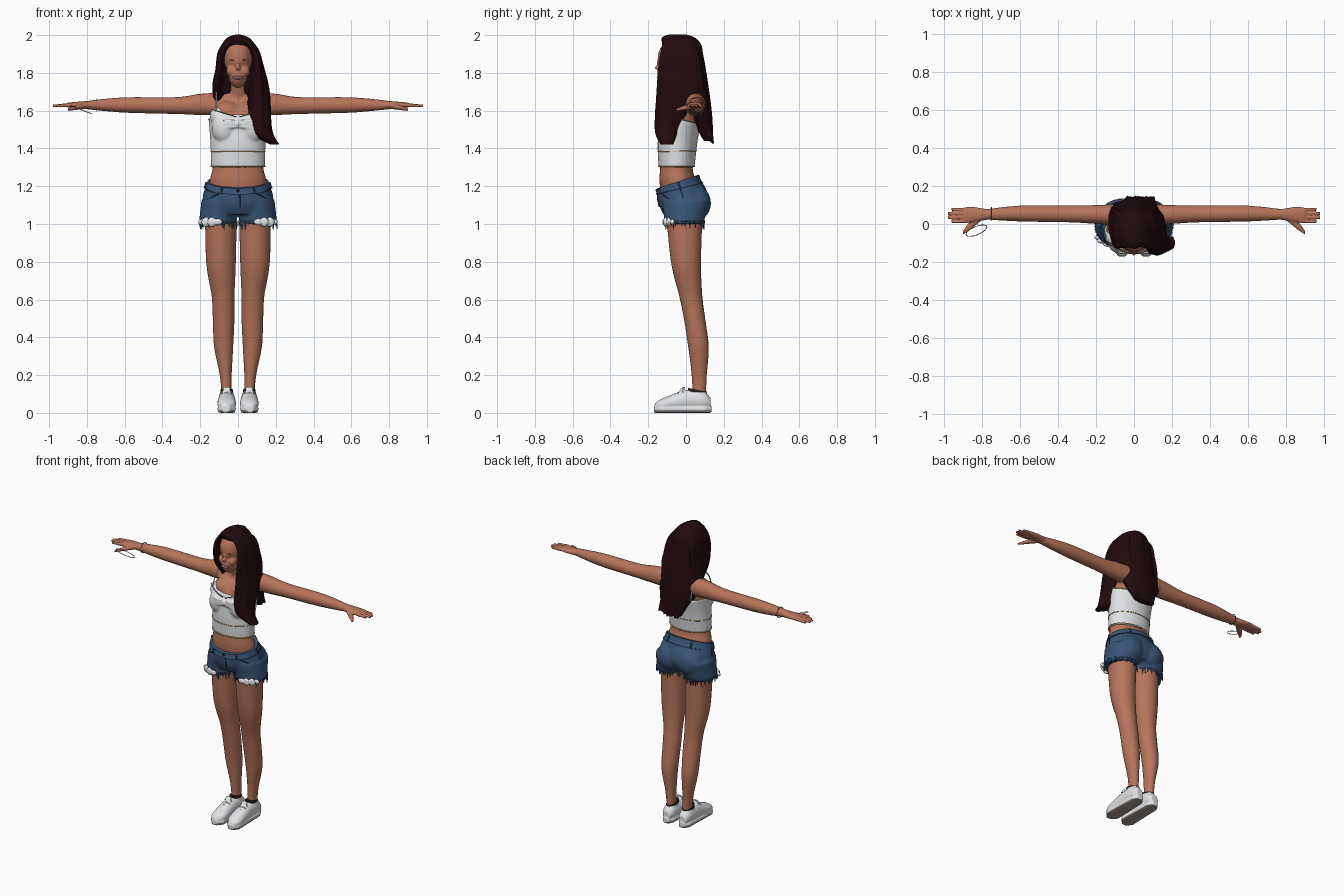
import bpy, bmesh, math, random
from mathutils import Matrix, Vector

random.seed(4)
if "Cube" in bpy.data.objects:
    bpy.data.objects.remove(bpy.data.objects["Cube"])


def material(name, red, green, blue):
    mat = bpy.data.materials.new(name)
    mat.use_nodes = True
    mat.diffuse_color = (red, green, blue, 1)
    shader = mat.node_tree.nodes["Principled BSDF"]
    shader.inputs["Base Color"].default_value = (red, green, blue, 1)
    shader.inputs["Roughness"].default_value = .8
    return mat


SKIN = material("skin", .47, .175, .105)
HAIR = material("dark brown hair", .015, .003, .004)
DENIM = material("denim", .04, .09, .18)
SEAM = material("dark denim", .02, .045, .09)
WHITE = material("white cloth", .75, .76, .78)
TREAD = material("tread brown grey", .4, .33, .28)
TRIM = material("yellow trim", .6, .4, .12)
LIP = material("lips", .38, .11, .08)
DARK = material("dark lining", .02, .012, .012)
SIDES = {"left": 1, "right": -1}


def refine(rows, steps):
    """Smoothly fill in rings between (x, y, z, radius, radius, tilt) rows."""
    rows = [Vector((*row, 0)[:6]) for row in rows]
    filled = []
    for i in range(len(rows) - 1):
        start, end = rows[i], rows[i + 1]
        leave = (end - rows[max(i - 1, 0)]) / 2
        arrive = (rows[min(i + 2, len(rows) - 1)] - start) / 2
        for step in range(steps):
            f = step / steps
            g = 1 - f
            filled.append(start + (end - start) * (f * f * (3 - 2 * f))
                          + leave * (f * g * g) - arrive * (f * f * g))
    return filled + [rows[-1]]


def loft(bm, rows, axis="z", sides=28, ridge=0, mirror=1, power=1, steps=8):
    """Skin elliptical rings along an axis and cap both ends."""
    rings = []
    for x, y, z, wide, deep, tilt in refine(rows, steps):
        ring = []
        for i in range(sides):
            angle = math.tau * i / sides
            wave = 1 + ridge * math.cos(9 * angle)
            c, d = math.cos(angle), math.sin(angle)
            u = wide * wave * math.copysign(abs(c) ** power, c)
            v = deep * wave * math.copysign(abs(d) ** power, d)
            shift = {"z": (u, v, tilt * v), "x": (0, u, v), "y": (u, 0, v)}[axis]
            ring.append(bm.verts.new((mirror * (x + shift[0]), y + shift[1], z + shift[2])))
        rings.append(ring)
    for low, high in zip(rings, rings[1:]):
        for i in range(sides):
            j = (i + 1) % sides
            bm.faces.new((low[i], low[j], high[j], high[i]))
    bm.faces.new(rings[0])
    bm.faces.new(rings[-1])


def ball(bm, x, y, z, *radii):
    place = Matrix.Translation((x, y, z)) @ Matrix.Diagonal((*radii, 1))
    bmesh.ops.create_uvsphere(bm, u_segments=20, v_segments=12, radius=1, matrix=place)


def add_object(name, data, mat):
    data.materials.append(mat)
    ob = bpy.data.objects.new(name, data)
    bpy.context.collection.objects.link(ob)
    return ob


def finish(name, bm, mat, voxel=0, smooth=3):
    """Make the object; a voxel size melts its overlapping pieces together."""
    bmesh.ops.recalc_face_normals(bm, faces=bm.faces)
    mesh = bpy.data.meshes.new(name)
    bm.to_mesh(mesh)
    bm.free()
    for face in mesh.polygons:
        face.use_smooth = len(face.vertices) < 5
    ob = add_object(name, mesh, mat)
    if voxel:
        blend = ob.modifiers.new("blend", "REMESH")
        blend.mode, blend.voxel_size, blend.use_smooth_shade = "VOXEL", voxel, True
        ob.modifiers.new("soften", "SMOOTH").iterations = smooth


def tube(name, points, radius, mat, loop=False):
    curve = bpy.data.curves.new(name, "CURVE")
    curve.dimensions, curve.bevel_depth, curve.bevel_resolution = "3D", radius, 1
    spline = curve.splines.new("POLY")
    spline.points.add(len(points) - 1)
    for target, point in zip(spline.points, points):
        target.co = (*point, 1)
    spline.use_cyclic_u = loop
    add_object(name, curve, mat)


def surface(rows, height, degrees, lift=.002):
    """Point on a lofted surface at a height and an angle."""
    x, y, z, wide, deep, tilt = min(refine(rows, 16), key=lambda row: abs(row[2] - height))
    c, d = math.cos(math.radians(degrees)), math.sin(math.radians(degrees))
    return Vector((x + (wide + lift) * c, y + (deep + lift) * d, z + tilt * deep * d))


def hoop(name, rows, height, lift, radius, mat):
    tube(name, [surface(rows, height, a, lift) for a in range(0, 360, 9)], radius, mat, True)


# Body: torso, neck, arms and legs blended together
bm = bmesh.new()
loft(bm, [(0, -.03, 1.15, .15, .1), (0, -.045, 1.23, .15, .096), (0, -.05, 1.32, .134, .086),
          (0, -.03, 1.54, .147, .1), (0, .02, 1.65, .13, .07), (0, .02, 1.72, .05, .045)])
loft(bm, [(0, .01, 1.66, .05, .05), (0, -.035, 1.8, .042, .045)])
for s in SIDES.values():
    ball(bm, s * .06, -.045, 1.58, .08, .07, .07)
    loft(bm, [(.1, .05, 1.635, .055, .06), (.2, .05, 1.633, .05, .057), (.33, .053, 1.627, .045, .045),
              (.6, .055, 1.63, .042, .041), (.8, .05, 1.63, .026, .023)], "x", mirror=s)
    loft(bm, [(.09, -.01, 1.1, .085, .1), (.09, 0, .8, .079, .08), (.079, .025, .62, .061, .062),
              (.076, .045, .5, .058, .057), (.076, .066, .35, .051, .055), (.065, .07, .2, .032, .041),
              (.06, .07, .08, .026, .036)], mirror=s)
finish("body", bm, SKIN, .008, 5)

# Hands with four fingers and a thumb
for side, s in SIDES.items():
    bm = bmesh.new()
    loft(bm, [(.77, .05, 1.63, .027, .024), (.85, .05, 1.63, .04, .017), (.9, .045, 1.63, .041, .013)],
         "x", mirror=s)
    for finger in range(4):
        spread = .03 - .02 * finger
        tip = .983 - .01 * (finger - 1.5) ** 2
        loft(bm, [(.88, .045 + spread, 1.63, .011, .012), (tip, .045 + 1.1 * spread, 1.625, .008, .007)],
             "x", 12, mirror=s)
    loft(bm, [(.81, .035, 1.625, .022, .016), (.86, -.005, 1.615, .024, .012), (.9, -.045, 1.605, .011, .007)],
         "x", 12, mirror=s)
    finish(side + "_hand", bm, SKIN, .004, 2)

# Head and face
bm, lips, teeth = bmesh.new(), bmesh.new(), bmesh.new()
ball(bm, 0, -.05, 1.88, .077, .1, .1)
ball(bm, 0, -.09, 1.79, .051, .06, .07)
ball(bm, 0, -.15, 1.827, .014, .016, .012)
ball(bm, 0, -.143, 1.85, .009, .012, .03)
ball(lips, 0, -.141, 1.775, .029, .012, .01)
ball(teeth, 0, -.145, 1.777, .022, .0105, .005)
for s in SIDES.values():
    ball(bm, s * .035, -.11, 1.81, .028, .032, .032)
    ball(lips, s * .03, -.138, 1.868, .012, .005, .003)
finish("head", bm, SKIN, .005, 5)
finish("lips_and_eyelids", lips, LIP)
finish("teeth", teeth, WHITE)

# Hair: crown falling down the back, a front lock, a tucked lock and ragged tips
bm = bmesh.new()
loft(bm, [(0, -.045, 2.003, .015, .05), (0, -.04, 1.985, .06, .09), (0, -.02, 1.95, .086, .1),
          (0, .002, 1.9, .104, .088), (.01, .02, 1.8, .12, .088), (.015, .07, 1.6, .128, .066),
          (.025, .12, 1.44, .075, .025)], sides=72, ridge=.015)
loft(bm, [(.04, -.05, 1.975, .03, .075), (.085, -.035, 1.92, .026, .098), (.105, -.035, 1.84, .03, .112),
          (.11, -.035, 1.7, .057, .12), (.12, -.1, 1.5, .06, .065), (.195, -.1, 1.42, .025, .035)],
     sides=72, ridge=.03)
loft(bm, [(-.04, -.05, 1.975, .03, .075), (-.084, -.03, 1.91, .024, .1), (-.097, -.02, 1.82, .023, .105),
          (-.108, .01, 1.72, .028, .08), (-.085, .09, 1.55, .03, .03)], sides=72, ridge=.03)
for i in range(8):
    x = -.045 + i * .02
    loft(bm, [(x, .1, 1.52, .02, .03), (x + .01, .145, 1.42 + random.random() * .03, .005, .006)], sides=10)
finish("hair", bm, HAIR, .006)

# Crop top with gathered bust, straps and yellow stitching
top = [(0, -.05, 1.3, .143, .095), (0, -.045, 1.43, .146, .105), (0, -.03, 1.555, .156, .107, -.25)]
bm = bmesh.new()
loft(bm, top, sides=40)
ball(bm, 0, -.148, 1.53, .013, .016, .022)
for s in SIDES.values():
    ball(bm, s * .07, -.092, 1.505, .07, .065, .085)
    ball(bm, s * .105, -.07, 1.57, .045, .05, .05)
    for fold in (-1, 0, 1):
        ball(bm, s * .045, -.152, 1.53 + fold * .018, .04, .008, .006)
    arc = [math.pi * i / 16 for i in range(17)]
    tube("shoulder_strap", [(s * .115, -.11 * math.cos(a), 1.56 + .15 * math.sin(a)) for a in arc], .004, WHITE)
    # Stitching along the upper edge of each cup
    tube("neckline_stitch", [(s * (.01 + .13 * i / 8), -.152 + .06 * (i / 8) ** 2, 1.568 + .04 * i / 8)
                             for i in range(9)], .003, TRIM)
finish("crop_top", bm, WHITE, .006, 6)
hoop("hem_stitch", top, 1.303, .001, .003, TRIM)
hoop("waist_stitch", top, 1.39, .0005, .0025, TRIM)
tube("back_neckline_stitch", [surface(top, 1.555, a, -.001) for a in range(0, 181, 9)], .003, TRIM)

# Denim shorts
hips = [(0, -.01, 1.05, .168, .11), (0, -.01, 1.12, .187, .135, .1), (0, -.042, 1.22, .161, .109, .33)]
cuff = [(.095, 0, 1.13, .098, .128), (.108, -.01, 1, .1, .102)]
bm, band = bmesh.new(), bmesh.new()
loft(bm, hips, sides=40)
for s in SIDES.values():
    loft(bm, cuff, mirror=s)
    ball(bm, s * .075, .045, 1.11, .095, .088, .095)
finish("shorts", bm, DENIM, .007, 8)
loft(band, [(0, -.04, 1.195, .17, .119, .33), (0, -.042, 1.225, .162, .111, .33)], sides=40)
finish("waistband", band, DENIM)
hoop("waistband_seam", hips, 1.19, .003, .002, SEAM)
for angle in range(0, 360, 60):
    tube("belt_loop", [surface(hips, height, angle, .007) for height in (1.19, 1.22)], .005, DENIM)
tube("fly_seam", [surface(hips, height, -87) for height in (1.2, 1.15, 1.1)], .003, SEAM)
button = bmesh.new()
ball(button, *surface(hips, 1.21, -90, .006), .008, .004, .008)
finish("waist_button", button, DARK)
for s in SIDES.values():
    corner = [surface(hips, 1.14 + .06 * (1 - i / 6) ** 2, s * (30 + 7 * i) - 90) for i in range(7)]
    tube("front_pocket_seam", corner, .003, SEAM)
    tube("side_seam", [surface(hips, height, 90 - s * 90) for height in (1.2, 1.15, 1.1)], .002, SEAM)

# Frayed hems and pocket linings showing below them
threads, lining = bmesh.new(), bmesh.new()
for s in SIDES.values():
    for angle in range(0, 360, 9):
        x, y, z = surface(cuff, 1.015, angle + random.uniform(-3, 3), -.002)
        sway, drop = random.uniform(-.008, .008), random.uniform(.012, .05)
        loft(threads, [(x, y, z, .007, .006), (x + sway, y, z - drop, .0015, .0015)],
             sides=5, mirror=s, steps=1)
    for angle, size in {-90: .018, -72: .026, -52: .026, -36: .016}.items():
        x, y, z = surface(cuff, 1.012, angle, .001)
        ball(lining, s * x, y, z, .024, .011, size)
finish("frayed_hems", threads, DENIM)
finish("pocket_linings", lining, WHITE, .004)

# Sneakers
for side, s in SIDES.items():
    upper, tread, collar = bmesh.new(), bmesh.new(), bmesh.new()
    loft(upper, [(.065, -.165, .035, .02, .015), (.06, -.12, .045, .048, .033), (.06, 0, .065, .045, .055),
                 (.06, .09, .065, .042, .05), (.06, .13, .05, .025, .03)], "y", mirror=s)
    loft(upper, [(.06, .06, .07, .038, .05), (.06, .06, .11, .036, .05)], mirror=s)
    loft(upper, [(.06, -.04, .085, .022, .016), (.06, -.012, .137, .02, .008)], mirror=s)
    for name, bm, z, thick, inset in (("sole", upper, .02, .016, 0), ("tread", tread, .006, .006, .004)):
        loft(bm, [(.063, inset - .17, z, .02, thick), (.06, -.135, z, .049 - inset, thick),
                  (.06, .1, z, .042 - inset, thick), (.06, .135 - inset, z, .02, thick)],
             "y", mirror=s, power=.6, steps=1)
    finish(side + "_sneaker", upper, WHITE, .005)
    finish(side + "_tread", tread, TREAD)
    loft(collar, [(.06, .06, .1, .033, .048), (.06, .06, .122, .033, .05, -.2)], mirror=s)
    finish(side + "_collar_lining", collar, DARK)
    for i in range(4):
        y, z = -.085 + i * .021, .09 + i * .01
        bow = [(s * (.06 + d), y + abs(d) / 5, z - abs(d) / 3) for d in (-.028, 0, .028)]
        tube(side + "_lace", bow, .003, WHITE)

# Wrist bracelet and hanging loop
turn = [math.tau * i / 24 for i in range(24)]
tube("bracelet", [(-.75, .054 + .034 * math.cos(a), 1.63 + .034 * math.sin(a)) for a in turn], .002, LIP, True)
tube("hanging_loop", [(-.83 + .055 * math.cos(a), -.035 + .03 * math.sin(a + .7), 1.605 - .022 * math.cos(a))
                      for a in turn], .002, LIP, True)
